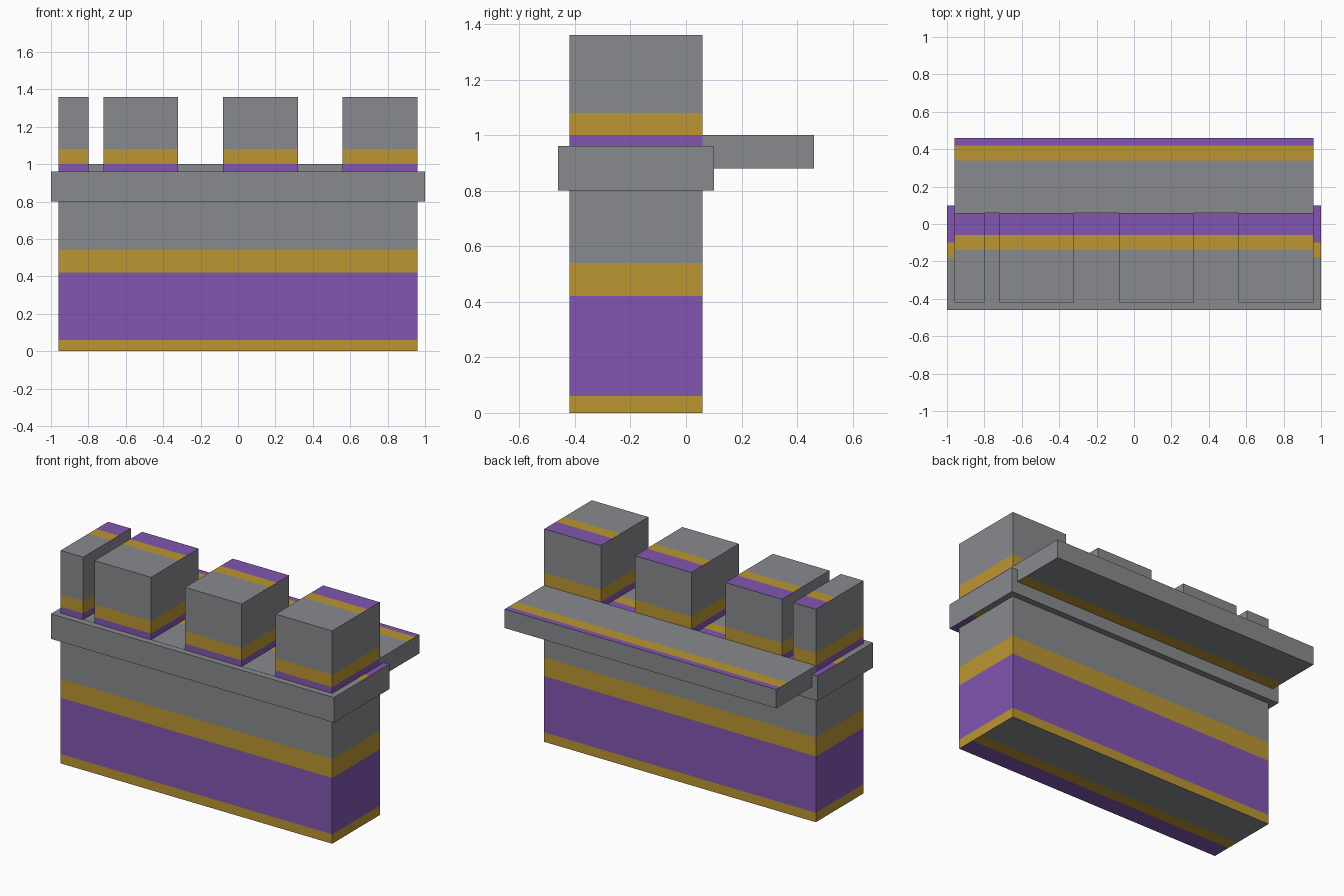
import bpy
import bmesh
from mathutils import Vector

cube = bpy.data.objects.get("Cube")
if cube:
    bpy.data.objects.remove(cube, do_unlink=True)


def material(name, rgb):
    mat = bpy.data.materials.new(name)
    mat.use_nodes = True
    color = (*rgb, 1)
    mat.diffuse_color = color
    mat.node_tree.nodes["Principled BSDF"].inputs["Base Color"].default_value = color
    return mat


MATERIALS = [
    material("stone grey", (0.25, 0.254, 0.27)),
    material("gold", (0.497, 0.305, 0.032)),
    material("purple", (0.22, 0.093, 0.434)),
]
GREY, GOLD, PURPLE = range(3)


def pick(bands, value):
    """Colour of the first band whose upper limit lies above the value."""
    for limit, color in bands:
        if value < limit:
            return color
    return GREY


def banded_block(name, x, y, z, side_bands=(), purple_width=0.12, gold_width=0.08):
    """Box with horizontal bands on its sides and lengthwise stripes on its caps."""
    low = Vector((x[0], y[0], z[0]))
    high = Vector((x[1], y[1], z[1]))
    bm = bmesh.new()
    bmesh.ops.create_cube(bm, size=1)
    for v in bm.verts:
        v.co = [(a + b) / 2 + c * (b - a) for a, b, c in zip(low, high, v.co)]

    # Stripes run along the back of the top and the front of the bottom
    stripe = purple_width + gold_width
    cap_bands = ((purple_width, PURPLE), (stripe, GOLD))
    cuts = [((0, 0, limit), (0, 0, 1)) for limit, _ in side_bands]
    for width, _ in cap_bands:
        cuts += [((0, y[0] + width, 0), (0, 1, 0)), ((0, y[1] - width, 0), (0, 1, 0))]
    for point, normal in cuts:
        bmesh.ops.bisect_plane(bm, geom=bm.verts[:] + bm.edges[:] + bm.faces[:],
                               plane_co=point, plane_no=normal)
    bm.normal_update()

    for face in bm.faces:
        center = face.calc_center_median()
        if face.normal.z > 0.5:
            face.material_index = pick(cap_bands, y[1] - center.y)
        elif face.normal.z < -0.5:
            face.material_index = pick(cap_bands, center.y - y[0])
        else:
            face.material_index = pick(side_bands, center.z)

    mesh = bpy.data.meshes.new(name)
    for mat in MATERIALS:
        mesh.materials.append(mat)
    bm.to_mesh(mesh)
    bm.free()
    obj = bpy.data.objects.new(name, mesh)
    bpy.context.collection.objects.link(obj)
    return obj


WALL_X = (-0.96, 0.96)
WALL_Y = (-0.42, 0.06)
WALL_TOP = 0.961

# Main wall, whose top shows between the battlements
banded_block("wall", WALL_X, WALL_Y, (0, WALL_TOP),
             ((0.06, GOLD), (0.42, PURPLE), (0.54, GOLD)))

# Projecting ledge around the wall and walkway behind it
banded_block("ledge", (-1, 1), (-0.46, 0.10), (0.80, 0.96), purple_width=0.20)
banded_block("walkway", WALL_X, (0.06, 0.46), (0.88, 1.0), purple_width=0.04)

# Battlements: one narrow, three wide
for start, width in ((-0.96, 0.16), (-0.72, 0.4), (-0.08, 0.4), (0.56, 0.4)):
    banded_block("battlement", (start, start + width), WALL_Y, (WALL_TOP, 1.36),
                 ((1.0, PURPLE), (1.08, GOLD)))
